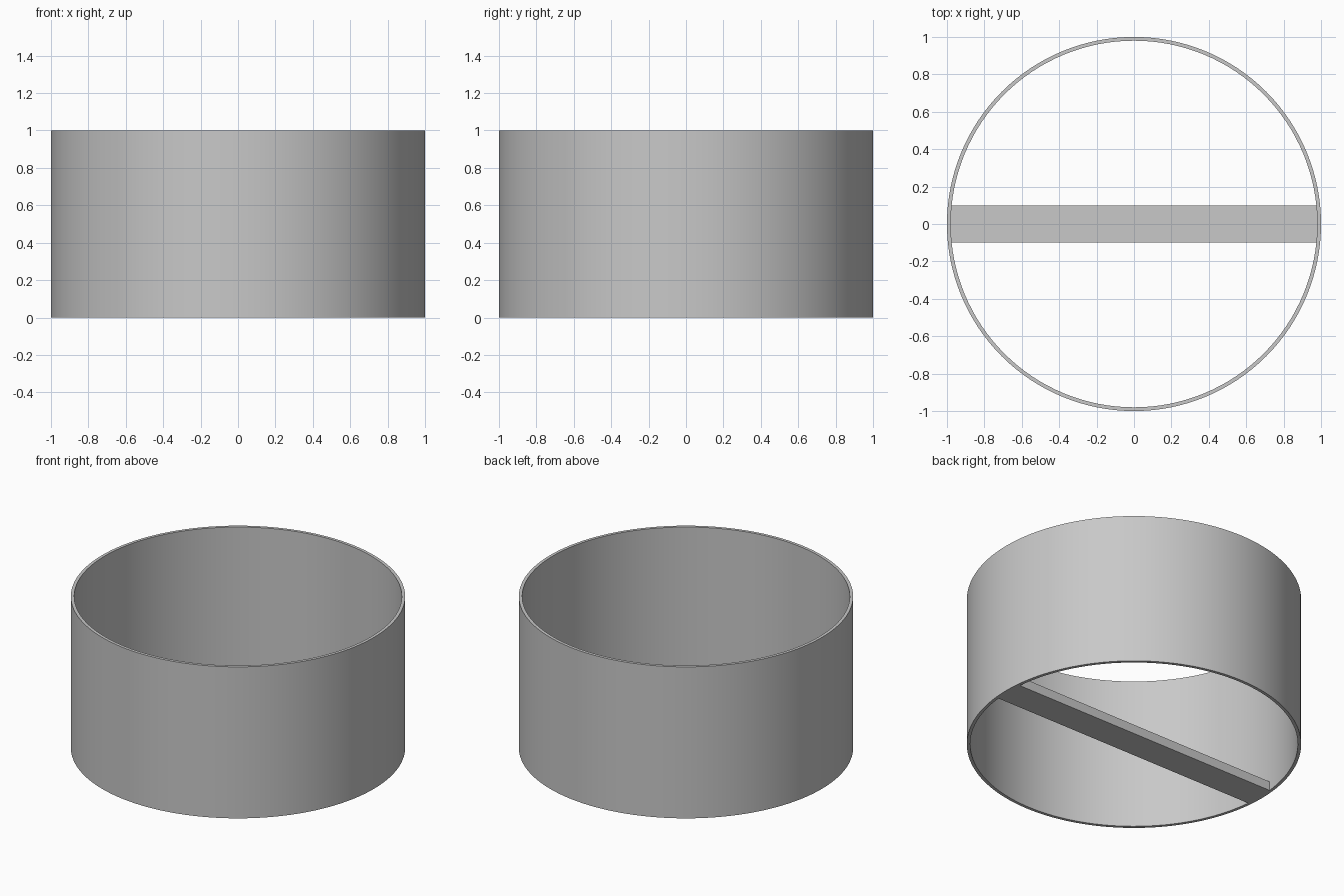
import bpy
import bmesh
from math import tau, radians
from mathutils import Matrix

OUTER, INNER, HEIGHT = 1.0, 0.98, 1.0
BAR_WIDTH, BAR_HEIGHT = 0.2, 0.06
SEGMENTS = 128

cube = bpy.data.objects.get("Cube")
if cube:
    bpy.data.objects.remove(cube, do_unlink=True)

# Single grey material
grey = bpy.data.materials.new("light grey")
grey.use_nodes = True
colour = (0.58, 0.58, 0.58, 1)
grey.diffuse_color = colour
grey.node_tree.nodes["Principled BSDF"].inputs["Base Color"].default_value = colour


def add_object(name, bm):
    bmesh.ops.recalc_face_normals(bm, faces=bm.faces)
    mesh = bpy.data.meshes.new(name)
    bm.to_mesh(mesh)
    bm.free()
    mesh.materials.append(grey)
    obj = bpy.data.objects.new(name, mesh)
    bpy.context.collection.objects.link(obj)
    return obj


# Open ring wall: a thin rectangular profile spun about z
bm = bmesh.new()
profile = [(INNER, 0), (OUTER, 0), (OUTER, HEIGHT), (INNER, HEIGHT)]
verts = [bm.verts.new((r, 0, z)) for r, z in profile]
edges = [bm.edges.new((verts[i - 1], verts[i])) for i in range(len(verts))]
bmesh.ops.spin(bm, geom=verts + edges, cent=(0, 0, 0), axis=(0, 0, 1),
               angle=tau, steps=SEGMENTS, use_merge=True)
bmesh.ops.remove_doubles(bm, verts=bm.verts, dist=0.0001)
ring = add_object("ring_wall", bm)
bpy.ops.object.select_all(action="DESELECT")
ring.select_set(True)
bpy.context.view_layer.objects.active = ring
bpy.ops.object.shade_smooth_by_angle(angle=radians(30))

# Flat crossbar at the base, its ends set into the wall
bm = bmesh.new()
size = Matrix.Diagonal((2 * INNER + 0.01, BAR_WIDTH, BAR_HEIGHT, 1))
bmesh.ops.create_cube(bm, size=1,
                      matrix=Matrix.Translation((0, 0, BAR_HEIGHT / 2)) @ size)
add_object("crossbar", bm)
